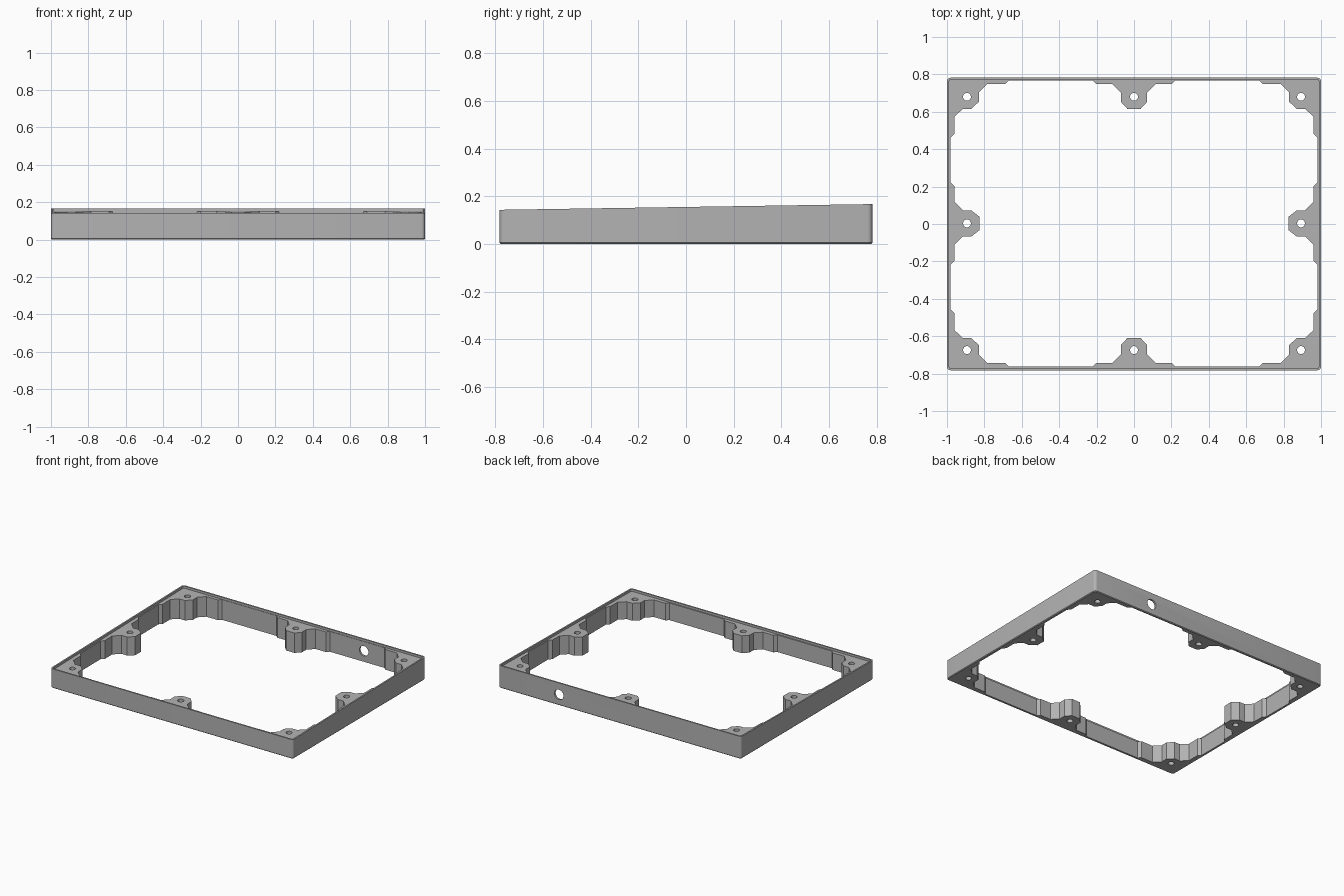
import bpy, bmesh, math

cube = bpy.data.objects.get("Cube")
if cube:
    bpy.data.objects.remove(cube, do_unlink=True)

HALF_X, HALF_Y = 1.0, 0.782
FRONT_H, BACK_H = 0.143, 0.167
LIP, LEDGE_DEPTH = 0.011, 0.016
SHIFT_Y = 0.003

grey = bpy.data.materials.new("plain grey")
grey.use_nodes = True
colour = (0.45, 0.45, 0.45, 1)
grey.diffuse_color = colour
grey.node_tree.nodes["Principled BSDF"].inputs["Base Color"].default_value = colour


def slope(y):
    """Height of the sloping rim at depth y."""
    return FRONT_H + (BACK_H - FRONT_H) * (y + HALF_Y) / (2 * HALF_Y)


def rounded_rect(hx, hy, r, steps=5):
    pts = []
    for k, (sx, sy) in enumerate([(1, 1), (-1, 1), (-1, -1), (1, -1)]):
        for i in range(steps + 1):
            a = math.pi / 2 * (k + i / steps)
            pts.append((sx * (hx - r) + r * math.cos(a), sy * (hy - r) + r * math.sin(a)))
    return pts


def loft(name, rings):
    """Closed solid through matching rings of 3D points, bottom to top."""
    bm = bmesh.new()
    loops = [[bm.verts.new(p) for p in ring] for ring in rings]
    n = len(loops[0])
    for a, b in zip(loops, loops[1:]):
        for i in range(n):
            j = (i + 1) % n
            bm.faces.new((a[i], a[j], b[j], b[i]))
    bm.faces.new(loops[0][::-1])
    bm.faces.new(loops[-1])
    bmesh.ops.recalc_face_normals(bm, faces=bm.faces)
    mesh = bpy.data.meshes.new(name)
    bm.to_mesh(mesh)
    bm.free()
    obj = bpy.data.objects.new(name, mesh)
    mesh.materials.append(grey)
    bpy.context.collection.objects.link(obj)
    return obj


def ring(pts, z):
    return [(x, y, z(y) if callable(z) else z) for x, y in pts]


def cylinder(name, centre, radius, depth, along_y=False):
    bpy.ops.mesh.primitive_cylinder_add(vertices=32, radius=radius, depth=depth, location=centre,
                                        rotation=(math.pi / 2 if along_y else 0, 0, 0))
    obj = bpy.context.object
    obj.name = name
    obj.data.materials.append(grey)
    return obj


def cut(target, cutter):
    mod = target.modifiers.new("cut", 'BOOLEAN')
    mod.operation, mod.solver, mod.object = 'DIFFERENCE', 'EXACT', cutter
    cutter.hide_render = True
    bpy.ops.object.select_all(action='DESELECT')
    bpy.context.view_layer.objects.active = target
    target.select_set(True)
    bpy.ops.object.modifier_apply(modifier=mod.name)
    bpy.data.objects.remove(cutter, do_unlink=True)


# Outer block with a sloping top and a softened lower edge
outer = rounded_rect(HALF_X, HALF_Y, 0.02)
foot = rounded_rect(HALF_X - 0.005, HALF_Y - 0.005, 0.015)
frame = loft("frame", [ring(foot, 0), ring(outer, 0.005), ring(outer, slope)])

# Recessed ledge inside the thin lip
recess = rounded_rect(HALF_X - LIP, HALF_Y - LIP, 0.01)
cut(frame, loft("recess_cutter", [ring(recess, lambda y: slope(y) - LEDGE_DEPTH), ring(recess, 0.4)]))

# Opening outline: one quarter, from side boss past corner boss to end boss
quarter = [(.825, .035), (.87, .07), (.915, .07), (.96, .115), (.96, .2), (.98, .22),
           (.98, .46), (.96, .48), (.96, .57), (.915, .613), (.87, .613), (.83, .65),
           (.83, .70), (.785, .745), (.69, .745), (.67, .765), (.22, .765), (.2, .745),
           (.115, .745), (.07, .70), (.07, .65), (.035, .612)]
half = quarter + [(-x, y) for x, y in reversed(quarter)]
opening = half + [(x, -y) for x, y in reversed(half)]
opening = [(x, y + SHIFT_Y) for x, y in opening]
cut(frame, loft("opening_cutter", [ring(opening, -0.1), ring(opening, 0.4)]))

# Screw holes through the eight bosses
for x in (-0.893, 0, 0.893):
    for y in (-0.677, 0, 0.677):
        if x or y:
            cut(frame, cylinder("screw_cutter", (x, y + SHIFT_Y, 0.1), 0.021, 0.6))

# Cable hole in the back wall
cut(frame, cylinder("cable_cutter", (0.5, HALF_Y, 0.08), 0.037, 0.12, along_y=True))

bpy.ops.object.select_all(action='DESELECT')
frame.select_set(True)
bpy.context.view_layer.objects.active = frame
bpy.ops.object.shade_smooth_by_angle(angle=math.radians(30))
